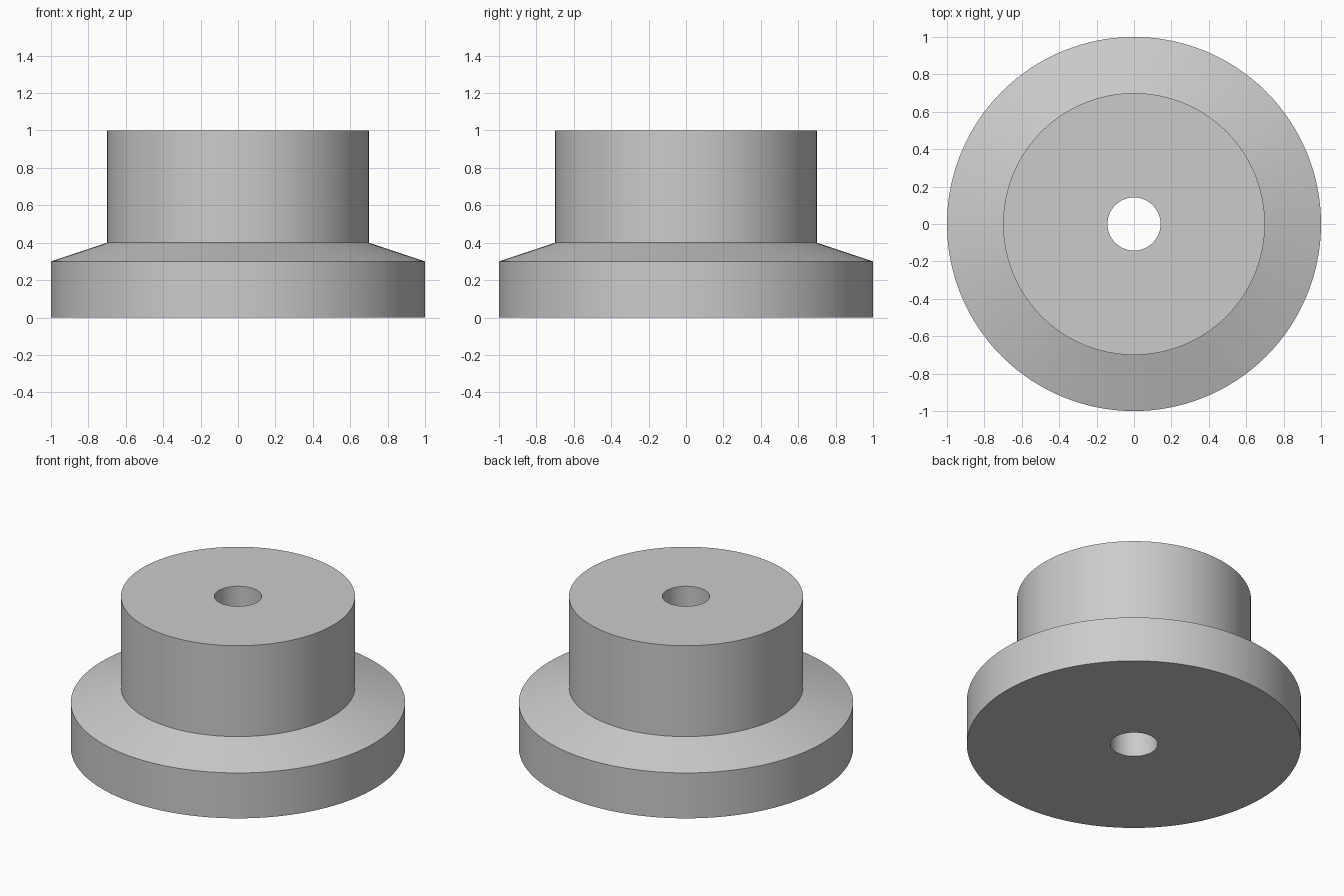
import bpy
import bmesh
import math
from mathutils import Matrix, Vector

cube = bpy.data.objects.get("Cube")
if cube:
    bpy.data.objects.remove(cube, do_unlink=True)

SEGMENTS = 128
BORE = 0.142
HUB = 0.70
FLANGE = 1.0

# Plain grey material
grey = bpy.data.materials.new("plain grey")
grey.use_nodes = True
colour = (0.6, 0.6, 0.6, 1.0)
grey.diffuse_color = colour
grey.node_tree.nodes["Principled BSDF"].inputs["Base Color"].default_value = colour


def lathe(name, profile, material):
    """Turn a closed (radius, height) profile around the z axis."""
    bm = bmesh.new()
    rings = []
    for i in range(SEGMENTS):
        turn = Matrix.Rotation(math.tau * i / SEGMENTS, 3, "Z")
        rings.append([bm.verts.new(turn @ Vector((r, 0, z))) for r, z in profile])
    for i, ring in enumerate(rings):
        following = rings[(i + 1) % SEGMENTS]
        for j in range(len(profile)):
            k = (j + 1) % len(profile)
            bm.faces.new((ring[j], following[j], following[k], ring[k]))
    bmesh.ops.recalc_face_normals(bm, faces=bm.faces)
    mesh = bpy.data.meshes.new(name)
    bm.to_mesh(mesh)
    bm.free()
    mesh.materials.append(material)
    obj = bpy.data.objects.new(name, mesh)
    bpy.context.collection.objects.link(obj)
    return obj


# Flanged hub with a sloped shoulder and a through bore
hub = lathe("flanged_hub", [
    (BORE, 0), (FLANGE, 0), (FLANGE, 0.3),
    (HUB, 0.4), (HUB, 1.0), (BORE, 1.0),
], grey)

bpy.ops.object.select_all(action="DESELECT")
hub.select_set(True)
bpy.context.view_layer.objects.active = hub
bpy.ops.object.shade_smooth_by_angle(angle=math.radians(30))
